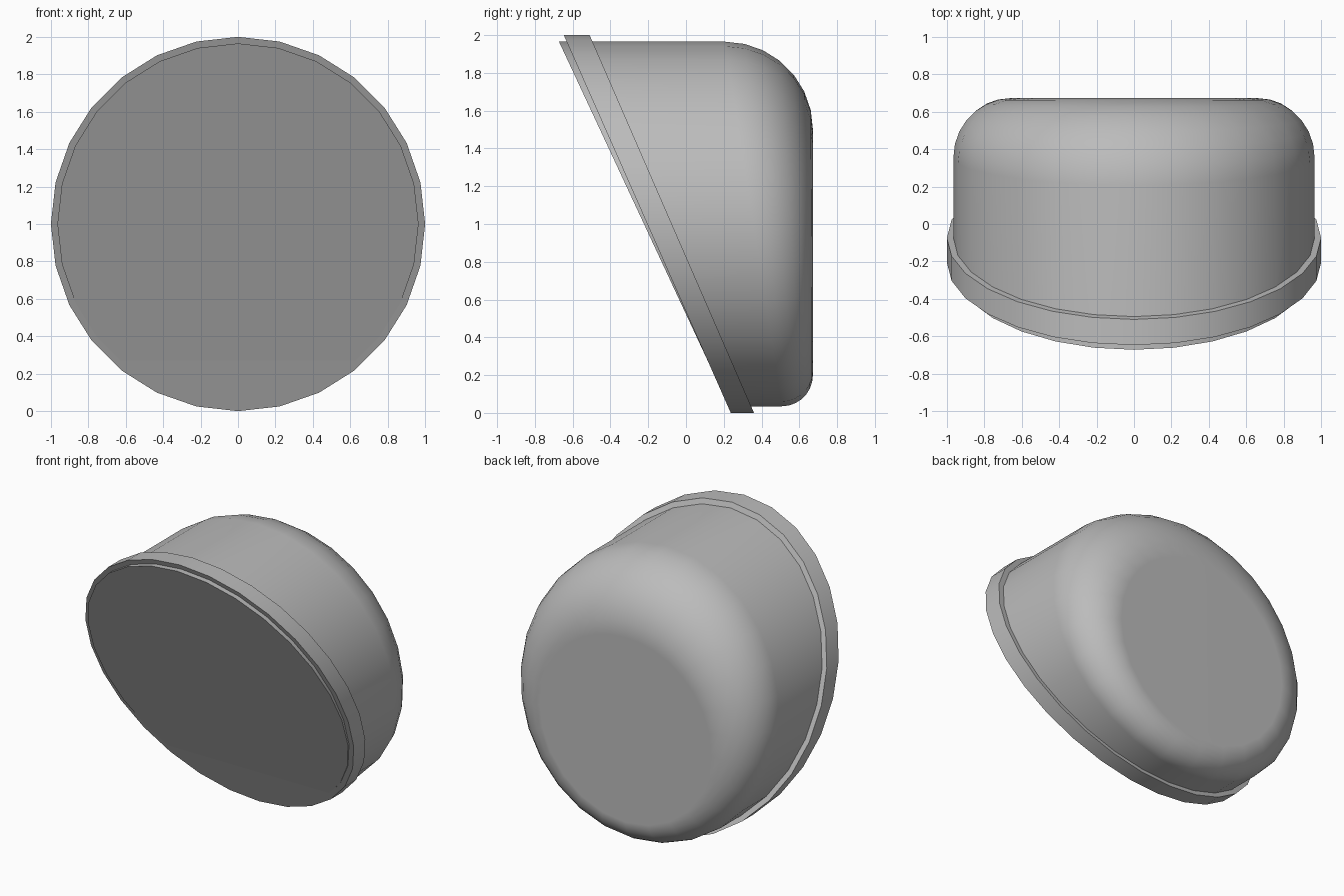
import bpy, bmesh
from math import sin, cos, pi, radians

if "Cube" in bpy.data.objects:
    bpy.data.objects.remove(bpy.data.objects["Cube"], do_unlink=True)

SIDES = 28
BACK = 0.672        # y of the flat back
BODY_R = 0.965
RIM_R = 1.0

grey = bpy.data.materials.new("plain_grey")
grey.use_nodes = True
colour = (0.5, 0.5, 0.5, 1)
grey.diffuse_color = colour
grey.node_tree.nodes["Principled BSDF"].inputs["Base Color"].default_value = colour


def slanted_ring(radius, offset, slope):
    """Circle seen from the front, lying on a plane that leans with height."""
    ring = []
    for i in range(SIDES):
        a = 2 * pi * i / SIDES
        x, h = radius * cos(a), radius * sin(a)
        ring.append((x, offset - slope * h, 1 + h))
    return ring


def fillet_ring(t):
    """Ring of the rounded back edge, wide at the top and tight at the bottom."""
    ring = []
    for i in range(SIDES):
        a = 2 * pi * i / SIDES
        f = 0.315 + 0.15 * sin(a)
        r = BODY_R - f * (1 - cos(t))
        ring.append((r * cos(a), BACK - f * (1 - sin(t)), 1 + r * sin(a)))
    return ring


def loft(name, rings):
    """Join rings with quads and close both ends."""
    bm = bmesh.new()
    loops = [[bm.verts.new(p) for p in ring] for ring in rings]
    for lo, hi in zip(loops, loops[1:]):
        for i in range(SIDES):
            j = (i + 1) % SIDES
            bm.faces.new((lo[i], lo[j], hi[j], hi[i]))
    bm.faces.new(loops[0])
    bm.faces.new(loops[-1])
    bmesh.ops.recalc_face_normals(bm, faces=bm.faces)
    mesh = bpy.data.meshes.new(name)
    bm.to_mesh(mesh)
    bm.free()
    mesh.materials.append(grey)
    obj = bpy.data.objects.new(name, mesh)
    bpy.context.collection.objects.link(obj)
    bpy.ops.object.select_all(action="DESELECT")
    obj.select_set(True)
    bpy.context.view_layer.objects.active = obj
    bpy.ops.object.shade_smooth_by_angle(angle=radians(30))
    # Keep the large end faces flat beside the soft edge
    weighted = obj.modifiers.new("weighted_normals", "WEIGHTED_NORMAL")
    weighted.keep_sharp = True
    return obj


# Drum with a slanted front and a rounded back edge
STEPS = 7
loft("body", [slanted_ring(BODY_R, -0.2225, 0.466)]
     + [fillet_ring(pi / 2 * k / STEPS) for k in range(STEPS + 1)])

# Slanted band around the front opening
loft("rim", [slanted_ring(RIM_R, -0.205, 0.442),
             slanted_ring(RIM_R, -0.075, 0.435)])
